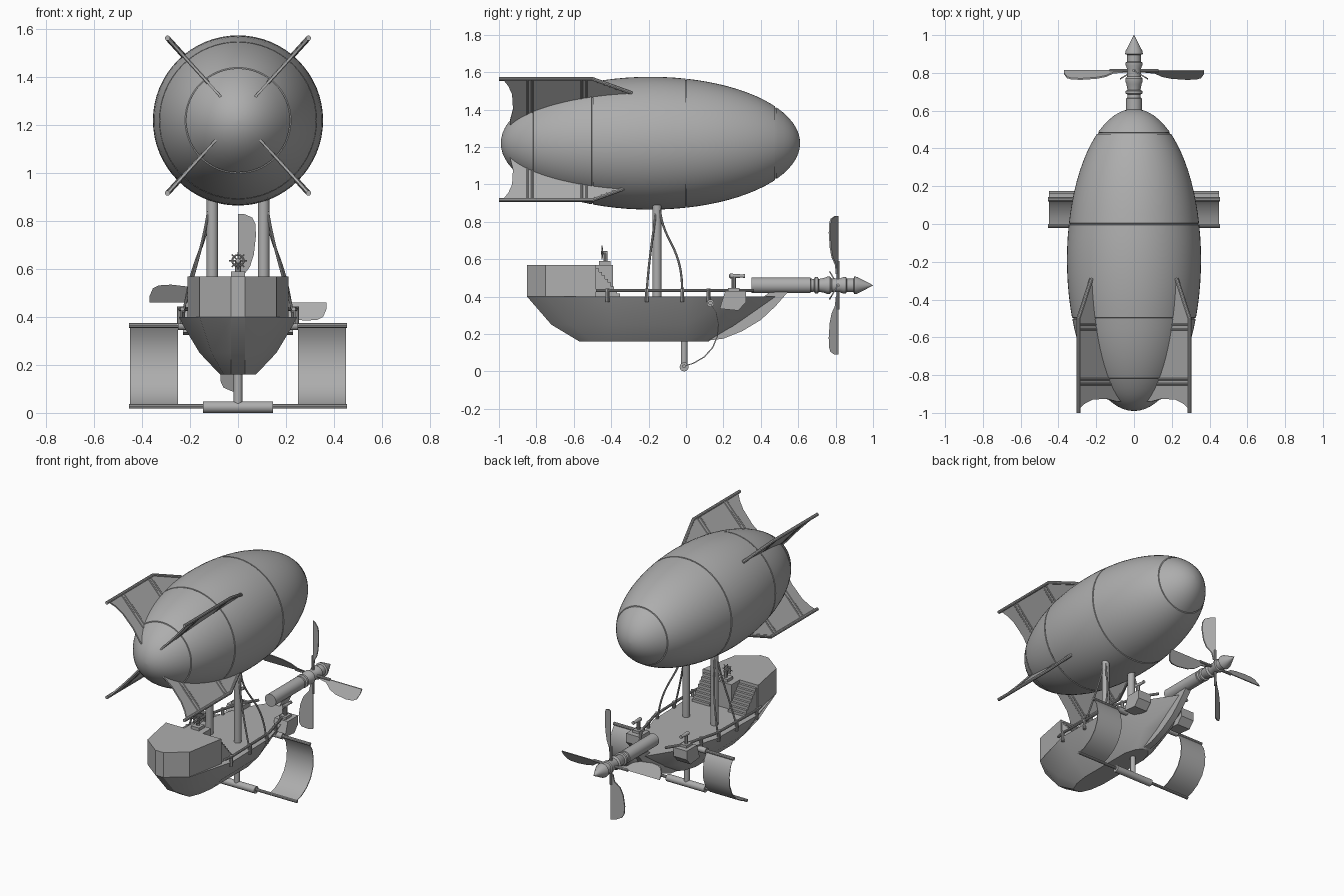
import bpy, bmesh, math
from mathutils import Vector

if "Cube" in bpy.data.objects:
    bpy.data.objects.remove(bpy.data.objects["Cube"])

grey = bpy.data.materials.new("plain grey")
grey.diffuse_color = (0.42, 0.42, 0.42, 1)
grey.use_nodes = True
grey.node_tree.nodes["Principled BSDF"].inputs["Base Color"].default_value = grey.diffuse_color


def finish(name, bm):
    bmesh.ops.remove_doubles(bm, verts=bm.verts, dist=1e-5)
    bmesh.ops.recalc_face_normals(bm, faces=bm.faces)
    me = bpy.data.meshes.new(name)
    bm.to_mesh(me)
    bm.free()
    me.materials.append(grey)
    ob = bpy.data.objects.new(name, me)
    bpy.context.collection.objects.link(ob)
    return ob


def loft(name, rings, caps=True):
    """Join rings of points that all have the same count."""
    bm = bmesh.new()
    vs = [[bm.verts.new(p) for p in r] for r in rings]
    n = len(rings[0])
    for a, b in zip(vs, vs[1:]):
        for i in range(n):
            j = (i + 1) % n
            bm.faces.new((a[i], a[j], b[j], b[i]))
    if caps:
        bm.faces.new(vs[0])
        bm.faces.new(vs[-1])
    return finish(name, bm)


def lathe(name, profile, centre, sides=32):
    """Turn a (y, radius) profile about an axis parallel to y."""
    return loft(name, [[(centre[0] + r * math.cos(k * math.tau / sides), y,
                         centre[1] + r * math.sin(k * math.tau / sides))
                        for k in range(sides)] for y, r in profile])


def tube(name, pts, r, smooth=False, cyclic=False, res=3):
    cu = bpy.data.curves.new(name, 'CURVE')
    cu.dimensions = '3D'
    cu.bevel_depth = r
    cu.bevel_resolution = res
    cu.use_fill_caps = True
    sp = cu.splines.new('NURBS' if smooth else 'POLY')
    sp.points.add(len(pts) - 1)
    for p, q in zip(sp.points, pts):
        p.co = (*q, 1)
    sp.use_cyclic_u = cyclic
    if smooth:
        sp.use_endpoint_u = True
        sp.order_u = 4
        sp.resolution_u = 6
    cu.materials.append(grey)
    ob = bpy.data.objects.new(name, cu)
    bpy.context.collection.objects.link(ob)
    return ob


def box(name, x0, x1, y0, y1, z0, z1):
    return loft(name, [[(x0, y0, z), (x1, y0, z), (x1, y1, z), (x0, y1, z)] for z in (z0, z1)])


def outline(half, z):
    """Mirror a (y, half width) plan into a closed ring."""
    return [(w, y, z) for y, w in half] + [(-w, y, z) for y, w in reversed(half)]


# balloon envelope with narrow seam grooves
def env_r(y):
    return 0.355 * math.sqrt(max(0, 1 - ((y + 0.19) / 0.8) ** 2))


prof = [(-0.19 - 0.8 * math.cos(math.pi * i / 40), 0) for i in range(41)]
prof = [(y, max(env_r(y), 0.002)) for y, _ in prof]
for s in (-0.82, -0.5, 0.0, 0.48):
    prof = [p for p in prof if abs(p[0] - s) > 0.008]
    prof += [(s + d, env_r(s + d) - g) for d, g in ((-.004, 0), (-.003, .006), (.003, .006), (.004, 0))]
lathe("envelope", sorted(prof), (0, 1.22), 64)

# four tail fins: thin web, rim rod and struts
ang = math.atan2(0.33, 0.30)
web = [(-0.98, .44), (-0.5, .44), (-0.29, .34), (-0.5, .2), (-0.8, .1), (-0.94, .06),
       (-0.94, .14), (-0.925, .22), (-0.93, .33), (-0.95, .39)]
for sx in (1, -1):
    for sz in (1, -1):
        d = Vector((sx * math.cos(ang), 0, sz * math.sin(ang)))
        t = Vector((-d.z, 0, d.x))

        def at(y, r):
            return Vector((0, y, 1.24)) + d * r
        loft("fin_web", [[at(y, r) + t * o for y, r in web] for o in (-.005, .005)])
        tube("fin_rim", [at(-1, .437), at(-.5, .437), at(-.29, .335)], .011)
        for y, r in ((-.835, .1), (-.545, .25)):
            for o in (-.013, .013):
                tube("fin_strut", [at(y + o, r), at(y + o, .437)], .008)

# faceted hull, three plan outlines
decks = [([(-.57, .03), (-.5, .06), (-.4, .075), (0, .075), (.08, .05), (.12, .015)], .16),
         ([(-.72, .03), (-.62, .11), (-.4, .16), (0, .155), (.2, .09), (.27, .015)], .25),
         ([(-.85, .03), (-.75, .16), (-.42, .25), (0, .24), (.25, .17), (.48, .02)], .40)]
loft("hull", [outline(h, z) for h, z in decks])
stem = [(.08, .16), (.2, .175), (.3, .215), (.4, .275), (.48, .35), (.55, .43), (.44, .42), (.25, .24)]
loft("bow_stem", [[(x, y, z) for y, z in stem] for x in (-.022, .022)])

# cabin, helm platform and stairs
cabin = [(-.85, .03), (-.75, .16), (-.48, .21)]
loft("cabin", [outline(cabin, z) for z in (.4, .57)])
box("helm_platform", -.07, .07, -.49, -.39, .39, .57)
for s in (1, -1):
    for i in range(8):
        y = -.48 + .016 * i
        x = sorted((s * .07, s * .2))
        box("stair_step", x[0], x[1], y, y + .016, .395, .55 - .019 * i)

# helm wheel on its stand
box("helm_base", -.03, .03, -.465, -.405, .57, .59)
tube("helm_post", [(0, -.43, .58), (0, -.43, .635)], .012)
tube("helm_axle", [(0, -.455, .635), (0, -.42, .635)], .01)
tube("helm_rim", [(.024 * math.cos(k * math.tau / 16), -.448, .635 + .024 * math.sin(k * math.tau / 16))
                  for k in range(16)], .004, cyclic=True)
for k in range(4):
    a = k * math.pi / 4
    c, s = .037 * math.cos(a), .037 * math.sin(a)
    tube("helm_spoke", [(-c, -.448, .635 - s), (c, -.448, .635 + s)], .003)

for s in (1, -1):
    # mast and rigging
    tube("mast", [(s * .107, -.155, .38), (s * .107, -.155, .98)], .024, res=6)
    tube("front_rope", [(s * .12, -.16, .87), (s * .14, -.175, .72), (s * .18, -.2, .6), (s * .23, -.21, .42)], .006, True)
    tube("rear_rope", [(s * .12, -.14, .87), (s * .125, -.12, .68), (s * .19, -.02, .68), (s * .225, -.02, .42)], .006, True)
    # side rail with posts
    rail = [(-.48, .232), (-.42, .243), (0, .233), (.25, .165), (.36, .095)]
    tube("side_rail", [(s * x, y, .433) for y, x in rail], .009)
    for y, x in ((-.42, .243), (-.21, .238), (-.02, .233), (.12, .2)):
        tube("rail_post", [(s * x, y, .37), (s * x, y, .443)], .011)
    # gun box and swivel gun
    lo, hi = s * .18 - .05, s * .18 + .05
    side = [(.18, .335), (.28, .325), (.32, .37), (.32, .43), (.21, .43)]
    loft("gun_box", [[(x, y, z) for y, z in side] for x in (lo, hi)])
    box("gun_mount", s * .18 - .025, s * .18 + .025, .225, .285, .43, .447)
    tube("gun_post", [(s * .18, .255, .44), (s * .18, .255, .51)], .012)
    lathe("gun_barrel", [(.23, .008), (.235, .013), (.27, .011), (.305, .008), (.306, .011), (.315, .011)],
          (s * .18, .51), 12)
    # curved side sail between two rods
    tube("sail_upper_rod", [(s * .15, .131, .365), (s * .455, .131, .365)], .011)
    tube("sail_upper_hub", [(s * .14, .131, .365), (s * .25, .131, .365)], .02, res=5)
    tube("sail_lower_rod", [(s * .14, -.01, .027), (s * .455, -.01, .027)], .01)
    arc = [(-.01, .027), (.04, .04), (.1, .075), (.145, .125), (.17, .185), (.176, .25), (.163, .315), (.131, .365)]
    ring = arc + [(y - .005, z + .004) for y, z in reversed(arc)]
    loft("side_sail", [[(s * x, y, z) for y, z in ring] for x in (.25, .45)])

# keel strut and axle
tube("keel_strut", [(0, -.01, .02), (0, -.01, .2)], .018, res=5)
tube("keel_axle", [(-.145, -.01, .024), (.145, -.01, .024)], .024, res=6)

# propeller shaft and pointed hub
shaft = [(.35, .042), (.665, .042), (.667, .036), (.685, .034), (.69, .044), (.705, .044), (.71, .034),
         (.74, .04), (.755, .046), (.77, .046), (.78, .036), (.82, .036), (.84, .044), (.855, .044),
         (.86, .036), (.895, .036), (.9, .047), (.915, .045), (.99, .006), (1.0, .001)]
lathe("propeller_shaft", shaft, (0, .46), 24)

# four blades, straight leading edge and pitched trailing edge
blade = [(.06, .012), (.11, .02), (.15, .05), (.2, .066), (.28, .075), (.33, .072), (.355, .06), (.37, .025)]
for k in range(4):
    a = k * math.pi / 2
    u = Vector((math.sin(a), 0, math.cos(a)))
    w = Vector((math.cos(a), 0, -math.sin(a)))
    o = Vector((0, .812, .46))
    rings = []
    for r, wd in blade:
        p = o + u * r
        q = p + w * wd + Vector((0, -.6 * wd, 0))
        th = Vector((0, .004, 0))
        rings.append([p - th, q - th, q + th, p + th])
    loft("propeller_blade", rings)
    tube("blade_spar", [o + u * .02, o + u * .13], .009)

# make everything mesh, smooth with sharp edges kept
bpy.ops.object.select_all(action='SELECT')
bpy.context.view_layer.objects.active = bpy.context.collection.objects[0]
bpy.ops.object.convert(target='MESH')
bpy.ops.object.shade_smooth_by_angle(angle=math.radians(28))
